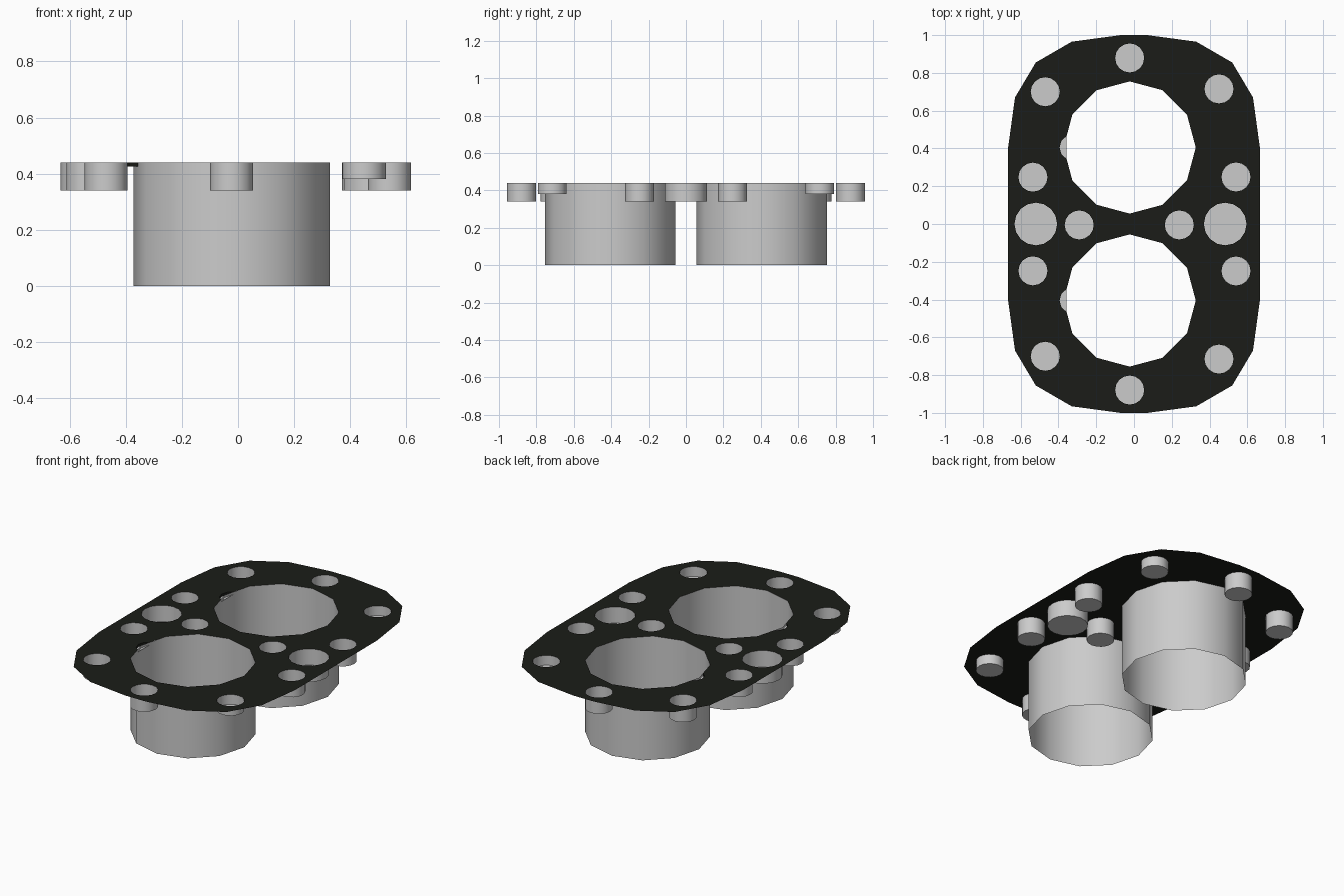
import bpy, bmesh
from math import cos, sin, pi

if "Cube" in bpy.data.objects:
    bpy.data.objects.remove(bpy.data.objects["Cube"])

TOP = 0.44
BORE_X, BORE_Y, BORE_R = -0.023, 0.405, 0.35


def ring(x, y, r, n):
    return [(x + r * cos(2 * pi * i / n), y + r * sin(2 * pi * i / n)) for i in range(n)]


def walls(name, pts, z0, z1, floor=False, smooth=True):
    """Open-topped thin wall around a closed profile, with optional floor."""
    bm = bmesh.new()
    lo = [bm.verts.new((x, y, z0)) for x, y in pts]
    hi = [bm.verts.new((x, y, z1)) for x, y in pts]
    n = len(pts)
    for i in range(n):
        j = (i + 1) % n
        bm.faces.new((lo[j], lo[i], hi[i], hi[j]))   # faces look inwards
    if floor:
        bm.faces.new(lo)
    me = bpy.data.meshes.new(name)
    bm.to_mesh(me)
    bm.free()
    ob = bpy.data.objects.new(name, me)
    bpy.context.collection.objects.link(ob)
    if smooth:
        bpy.ops.object.select_all(action='DESELECT')
        ob.select_set(True)
        bpy.context.view_layer.objects.active = ob
        bpy.ops.object.shade_smooth_by_angle(angle=0.6)
    return ob


black = bpy.data.materials.new("black")
black.diffuse_color = (0.011, 0.012, 0.009, 1)
black.use_nodes = True
black.node_tree.nodes["Principled BSDF"].inputs["Base Color"].default_value = black.diffuse_color

# Plate outline, one quadrant mirrored to four
q = [(0.667, 0.4), (0.63, 0.67), (0.52, 0.855), (0.33, 0.965), (0.07, 1.0)]
upper = q + [(-x, y) for x, y in reversed(q)]
loops = [upper + [(x, -y) for x, y in reversed(upper)]]

# Cylinder bores, each with a small oil notch on the left rim
for s, side in ((1, "rear"), (-1, "front")):
    pts = ring(BORE_X, s * BORE_Y, BORE_R, 12)
    walls(f"{side}_bore", pts, 0, TOP)
    notch = [(-0.357, 0.06), (-0.384, 0.037), (-0.394, 0), (-0.384, -0.037), (-0.357, -0.06)]
    notch = [(x, y + s * BORE_Y) for x, y in notch]
    loops.append(pts[:6] + notch + pts[7:])
    # notch wall, then its floor
    bm = bmesh.new()
    up = [bm.verts.new((x, y, TOP)) for x, y in notch]
    dn = [bm.verts.new((x, y, TOP - 0.015)) for x, y in notch]
    for i in range(4):
        bm.faces.new((up[i], up[i + 1], dn[i + 1], dn[i]))
    bm.faces.new(dn)
    me = bpy.data.meshes.new(f"{side}_notch")
    bm.to_mesh(me)
    bm.free()
    grey = bpy.data.materials.new("notch_floor")
    me.materials.append(black)
    me.materials.append(grey)
    me.polygons[4].material_index = 1
    bpy.context.collection.objects.link(bpy.data.objects.new(f"{side}_notch", me))

# Blind pockets: x, y, radius, floor height
R = 0.077
pockets = [(-0.52, 0, 0.113, 0.34), (0.483, 0, 0.113, 0.34),
           (-0.29, -0.005, R, 0.34), (0.24, -0.005, R, 0.34)]
for s in (1, -1):
    pockets += [(-0.023, s * 0.879, R, 0.34), (-0.47, s * 0.7, R, 0.34),
                (0.45, s * 0.715, R, 0.38), (-0.535, s * 0.248, R, 0.34),
                (0.54, s * 0.249, R, 0.34)]
for i, (x, y, r, z) in enumerate(pockets):
    pts = ring(x, y, r, 16)
    walls(f"pocket_{i + 1}", pts, z, TOP, floor=True)
    loops.append(pts)

# Flat top plate: filled 2D curve with the holes left open
cu = bpy.data.curves.new("deck_plate", 'CURVE')
cu.dimensions = '2D'
cu.fill_mode = 'BOTH'
for pts in loops:
    sp = cu.splines.new('POLY')
    sp.points.add(len(pts) - 1)
    for p, (x, y) in zip(sp.points, pts):
        p.co = (x, y, 0, 1)
    sp.use_cyclic_u = True
plate = bpy.data.objects.new("deck_plate", cu)
plate.location.z = TOP
bpy.context.collection.objects.link(plate)
bpy.ops.object.select_all(action='DESELECT')
plate.select_set(True)
bpy.context.view_layer.objects.active = plate
bpy.ops.object.convert(target='MESH')
plate = bpy.context.view_layer.objects.active
plate.data.materials.clear()
plate.data.materials.append(black)
for p in plate.data.polygons:
    p.use_smooth = False
